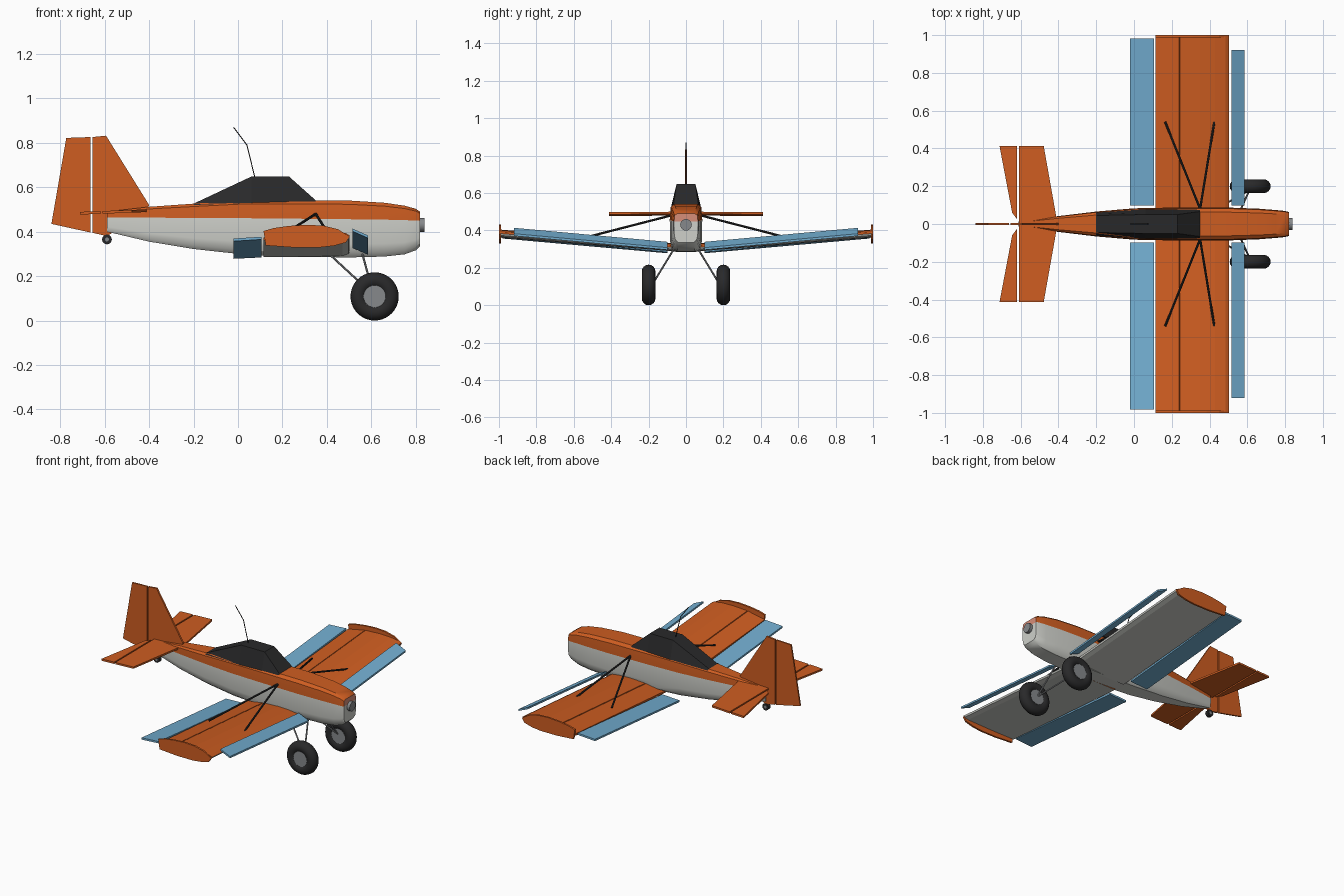
import bpy, bmesh, math
from mathutils import Vector

cube = bpy.data.objects.get("Cube")
if cube:
    bpy.data.objects.remove(cube, do_unlink=True)


def material(name, rgb):
    m = bpy.data.materials.new(name)
    m.use_nodes = True
    m.diffuse_color = (*rgb, 1)
    m.node_tree.nodes["Principled BSDF"].inputs["Base Color"].default_value = (*rgb, 1)
    return m


ORANGE = material("orange_paint", (0.62, 0.11, 0.015))
WHITE = material("off_white_paint", (0.62, 0.63, 0.59))
BLUE = material("light_blue_paint", (0.17, 0.42, 0.63))
SALMON = material("salmon_paint", (0.68, 0.27, 0.19))
BLACK = material("dark_glass_and_rubber", (0.022, 0.022, 0.023))
GREY = material("grey_metal", (0.24, 0.25, 0.26))


def finish(name, bm, mats, rule=None, smooth=False):
    bmesh.ops.recalc_face_normals(bm, faces=bm.faces)
    for f in bm.faces:
        f.smooth = False
        if rule:
            f.material_index = rule(f)
    me = bpy.data.meshes.new(name)
    bm.to_mesh(me)
    bm.free()
    for m in mats:
        me.materials.append(m)
    ob = bpy.data.objects.new(name, me)
    bpy.context.collection.objects.link(ob)
    if smooth:
        bpy.ops.object.select_all(action='DESELECT')
        ob.select_set(True)
        bpy.context.view_layer.objects.active = ob
        bpy.ops.object.shade_smooth_by_angle(angle=math.radians(35))
    return ob


def loft(name, rings, mats, rule=None, smooth=False):
    """Skin a list of equal closed rings and cap both ends."""
    bm = bmesh.new()
    vs = [[bm.verts.new(p) for p in r] for r in rings]
    n = len(vs[0])
    for a, b in zip(vs, vs[1:]):
        for i in range(n):
            j = (i + 1) % n
            bm.faces.new((a[i], a[j], b[j], b[i]))
    bm.faces.new(vs[0])
    bm.faces.new(vs[-1])
    return finish(name, bm, mats, rule, smooth)


def rod(name, a, b, r, mat, sides=8):
    a, b = Vector(a), Vector(b)
    q = (b - a).to_track_quat('Z', 'Y')
    ring = [q @ Vector((r * math.cos(t), r * math.sin(t), 0))
            for t in (2 * math.pi * i / sides for i in range(sides))]
    return loft(name, [[a + p for p in ring], [b + p for p in ring]], [mat], smooth=True)


def upright_plate(name, pts, half, mat):
    return loft(name, [[(x, y, z) for x, z in pts] for y in (-half, half)], [mat])


# Fuselage: x, half width, bottom, paint line, top
stations = [
    (-0.59, 0.014, 0.400, 0.464, 0.490), (-0.40, 0.042, 0.355, 0.463, 0.512),
    (-0.20, 0.066, 0.322, 0.462, 0.526), (0.00, 0.083, 0.300, 0.461, 0.539),
    (0.20, 0.087, 0.288, 0.459, 0.542), (0.50, 0.087, 0.284, 0.456, 0.540),
    (0.66, 0.081, 0.288, 0.454, 0.530), (0.75, 0.074, 0.298, 0.452, 0.517),
    (0.80, 0.069, 0.316, 0.450, 0.503), (0.82, 0.064, 0.335, 0.449, 0.490)]


def section(x, w, bot, mid, top):
    low, high = mid - bot, top - mid
    half = [(0.72, top), (0.94, top - 0.2 * high), (1, mid),
            (0.98, bot + 0.35 * low), (0.88, bot + 0.12 * low), (0.62, bot)]
    return ([(x, w * k, z) for k, z in half]
            + [(x, -w * k, z) for k, z in reversed(half)])


body = loft("fuselage", [section(*s) for s in stations], [ORANGE, WHITE, SALMON], smooth=True)
# Split the end caps along the paint line, then paint by height
bm = bmesh.new()
bm.from_mesh(body.data)
for f in [f for f in bm.faces if len(f.verts) > 4]:
    sides = sorted(f.verts, key=lambda v: -abs(v.co.y))[:2]
    bmesh.utils.face_split(f, *sides)
for f in bm.faces:
    x = f.calc_center_median().x
    s = min(stations, key=lambda s: abs(s[0] - x))
    if f.calc_center_median().z < s[3]:
        f.material_index = 1
    elif f.normal.x > 0.8:
        f.material_index = 2
bm.to_mesh(body.data)
bm.free()

rod("propeller_hub", (0.81, 0, 0.43), (0.84, 0, 0.43), 0.031, GREY, 20)

# Canopy
canopy = [(-0.20, 0.060, 0.520, 0.045, 0.526), (0.06, 0.078, 0.530, 0.050, 0.648),
          (0.23, 0.078, 0.535, 0.050, 0.648), (0.35, 0.075, 0.535, 0.066, 0.541)]
loft("canopy", [[(x, wb, zb), (x, wt, zt), (x, -wt, zt), (x, -wb, zb)]
                for x, wb, zb, wt, zt in canopy], [BLACK])

# Bent whip antenna
whip = [(0.077, 0, 0.64), (0.04, 0, 0.79), (-0.02, 0, 0.87)]
for label, a, b in (("lower", *whip[:2]), ("upper", *whip[1:])):
    rod("antenna_" + label, a, b, 0.0025, BLACK, 6)

# Fin and rudder
upright_plate("fin", [(-0.655, 0.826), (-0.594, 0.832), (-0.40, 0.52), (-0.41, 0.49),
                      (-0.59, 0.38), (-0.655, 0.395)], 0.006, ORANGE)
upright_plate("rudder", [(-0.773, 0.822), (-0.663, 0.826), (-0.663, 0.396),
                         (-0.84, 0.435)], 0.005, ORANGE)

# Tail wheel
rod("tail_wheel", (-0.59, -0.012, 0.365), (-0.59, 0.012, 0.365), 0.022, BLACK, 16)
rod("tail_wheel_hub", (-0.59, -0.013, 0.365), (-0.59, 0.013, 0.365), 0.009, GREY, 12)
rod("tail_wheel_leg", (-0.585, 0, 0.41), (-0.59, 0, 0.365), 0.006, GREY)

# Wing section: x, height above the underside, with a hinge groove on top
airfoil = [(0.115, 0), (0.30, 0), (0.47, 0.004), (0.498, 0.012), (0.503, 0.022), (0.485, 0.032),
           (0.43, 0.040), (0.35, 0.043), (0.243, 0.037), (0.240, 0.027), (0.237, 0.036),
           (0.115, 0.012)]
tip_shape = [(0.115, 0.403), (0.16, 0.416), (0.23, 0.426), (0.31, 0.431), (0.385, 0.427),
             (0.45, 0.411), (0.503, 0.378), (0.485, 0.351), (0.43, 0.336), (0.365, 0.329),
             (0.25, 0.329), (0.125, 0.338)]


def dihedral(y):
    return 0.283 + 0.079 * y


for side, s in (("left", 1), ("right", -1)):
    # Main wing, orange above and white below
    loft(side + "_wing", [[(x, s * y, dihedral(y) + h) for x, h in airfoil] for y in (0.04, 0.992)],
         [ORANGE, WHITE], lambda f: int(f.normal.z < -0.02))
    loft(side + "_wing_tip", [[(x, s * y, z) for x, z in tip_shape] for y in (0.988, 1.0)], [ORANGE])

    # Blue trailing flap and leading slat, each a thin sloping board
    boards = (("flap", -0.02, 0.106, 0.982, 0.284, 0.290, 0.363, 0.371),
              ("slat", 0.515, 0.585, 0.92, 0.333, 0.302, 0.408, 0.377))
    for label, x0, x1, tip, r0, r1, t0, t1 in boards:
        loft(f"{side}_{label}", [[(x0, s * y, a - 0.006), (x1, s * y, b - 0.006),
                                  (x1, s * y, b + 0.006), (x0, s * y, a + 0.006)]
                                 for y, a, b in ((0.098, r0, r1), (tip, t0, t1))], [BLUE])

    # Wing struts
    for label, x in (("front", 0.425), ("rear", 0.165)):
        rod(f"{side}_{label}_wing_strut", (0.35, s * 0.08, 0.48), (x, s * 0.54, 0.362), 0.006, BLACK)

    # Tailplane and elevator
    planes = (("tailplane", [(-0.40, 0.0), (-0.41, 0.03), (-0.478, 0.413), (-0.61, 0.413), (-0.61, 0.0)]),
              ("elevator", [(-0.619, 0.025), (-0.619, 0.413), (-0.712, 0.413), (-0.645, 0.06)]))
    for label, outline in planes:
        loft(f"{side}_{label}", [[(x, s * y, 0.51 + 0.038 * x + h) for x, y in outline]
                                 for h in (-0.006, 0.006)], [ORANGE])

    # Main wheel with tyre, hub and two legs
    bpy.ops.mesh.primitive_torus_add(major_radius=0.072, minor_radius=0.0365, major_segments=40,
                                     minor_segments=16, location=(0.615, s * 0.2, 0.1085),
                                     rotation=(math.pi / 2, 0, 0))
    tyre = bpy.context.object
    tyre.name = side + "_tyre"
    tyre.data.materials.append(BLACK)
    bpy.ops.object.shade_smooth()
    rod(side + "_wheel_hub", (0.615, s * 0.171, 0.1085), (0.615, s * 0.229, 0.1085), 0.05, GREY, 24)
    for label, x in (("rear", 0.41), ("front", 0.56)):
        rod(f"{side}_{label}_gear_leg", (x, s * 0.065, 0.30), (0.61, s * 0.178, 0.115), 0.005, GREY)
